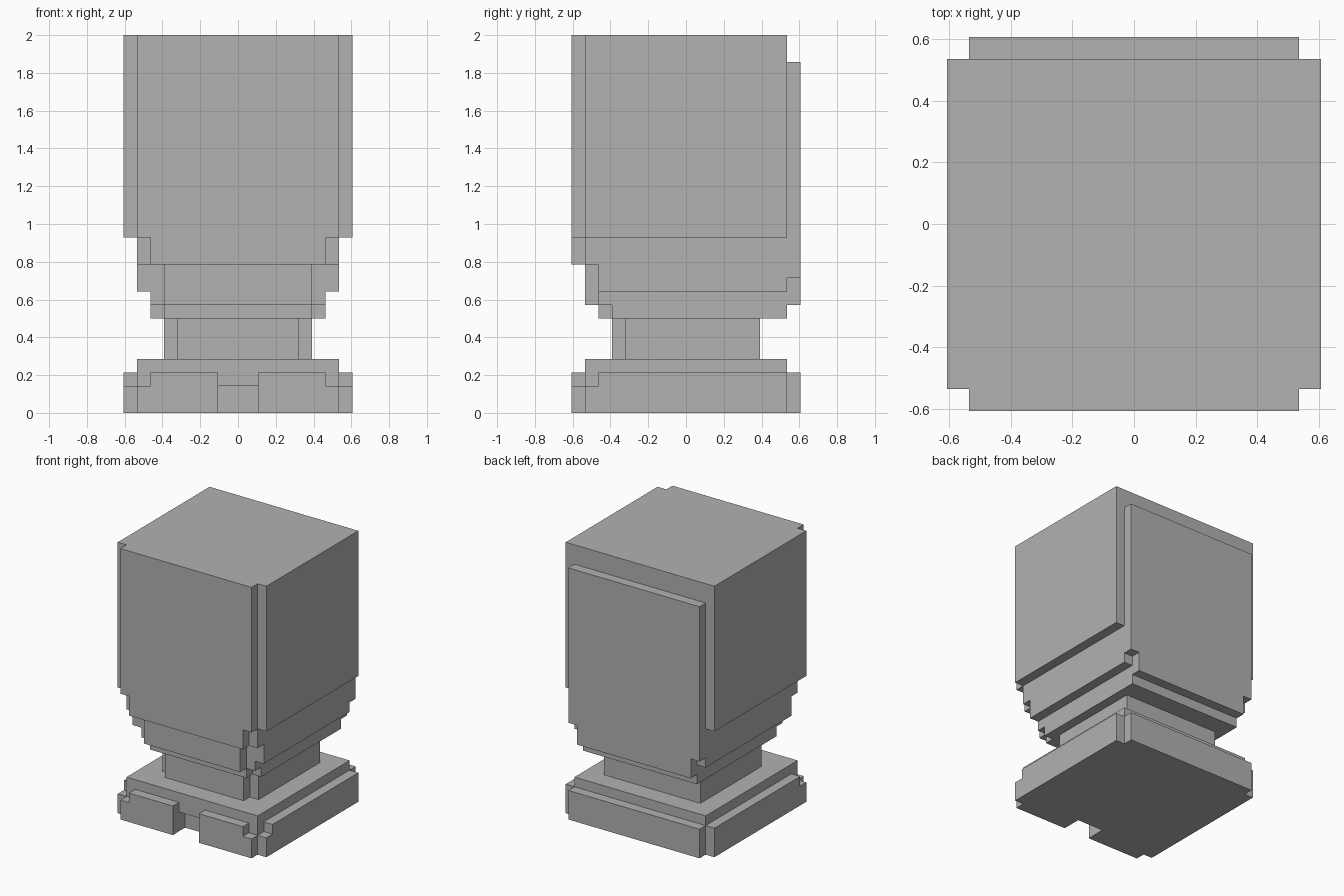
import bpy
import bmesh
from math import radians
from mathutils import Vector

cube = bpy.data.objects.get("Cube")
if cube:
    bpy.data.objects.remove(cube, do_unlink=True)

U = 1 / 14          # edge of one building block
HALF = 8.5          # half the footprint, in blocks

GREY = (0.445, 0.445, 0.445, 1)
stone = bpy.data.materials.new("plain_grey")
stone.use_nodes = True
stone.diffuse_color = GREY
stone.node_tree.nodes["Principled BSDF"].inputs["Base Color"].default_value = GREY


def block(x, y0, y1, z0, z1):
    """Cells of a box centred on x = 0, sizes in blocks."""
    return {(i, j, k)
            for i in range(int(HALF - x), int(HALF + x))
            for j in range(int(HALF + y0), int(HALF + y1))
            for k in range(z0, z1)}


def build(name, cells):
    """Outer skin of the cells, with flat areas merged into single faces."""
    bm = bmesh.new()
    for cell in cells:
        for axis in range(3):
            for side in (0, 1):
                step = [0, 0, 0]
                step[axis] = 2 * side - 1
                if tuple(c + s for c, s in zip(cell, step)) in cells:
                    continue
                corners = []
                for a, b in ((0, 0), (1, 0), (1, 1), (0, 1)):
                    p = Vector(cell)
                    p[axis] += side
                    p[(axis + 1) % 3] += a
                    p[(axis + 2) % 3] += b
                    corners.append(bm.verts.new((p - Vector((HALF, HALF, 0))) * U))
                bm.faces.new(corners if side else corners[::-1])
    bmesh.ops.remove_doubles(bm, verts=bm.verts, dist=U / 100)
    bmesh.ops.dissolve_limit(bm, angle_limit=radians(1), verts=bm.verts, edges=bm.edges)
    mesh = bpy.data.meshes.new(name)
    bm.to_mesh(mesh)
    bm.free()
    mesh.materials.append(stone)
    obj = bpy.data.objects.new(name, mesh)
    bpy.context.collection.objects.link(obj)


# Base: core, side plates, back plate, front plate, then the split between the toes
base = block(7.5, -7.5, 7.5, 0, 4)
base |= block(8.5, -7.5, 7.5, 0, 2) | block(8.5, -6.5, 7.5, 2, 3)
base |= block(7.5, 7.5, 8.5, 0, 3)
base |= block(7.5, -8.5, -7.5, 0, 2) | block(6.5, -8.5, -7.5, 2, 3)
base -= block(1.5, -8.5, -7.5, 0, 3) | block(1.5, -7.5, -6.5, 0, 2)
build("base", base)

# Neck: column with notched front corners
build("neck", block(5.5, -4.5, 5.5, 4, 7) | block(4.5, -5.5, -4.5, 4, 7))

# Head: stepped jaw
head = block(6.5, -5.5, 7.5, 7, 8) | block(5.5, -6.5, -5.5, 7, 8)
head |= block(6.5, -6.5, 7.5, 8, 9) | block(7.5, -6.5, 7.5, 9, 11)
head |= block(5.5, -7.5, -6.5, 8, 11)
# Head: core and side plates
head |= block(7.5, -7.5, 7.5, 11, 13) | block(8.5, -7.5, 7.5, 13, 28)
# Head: face plate
head |= block(6.5, -8.5, -7.5, 11, 13) | block(7.5, -8.5, -7.5, 13, 28)
# Head: back plate
head |= block(6.5, 7.5, 8.5, 8, 10) | block(7.5, 7.5, 8.5, 10, 26)
build("head", head)
